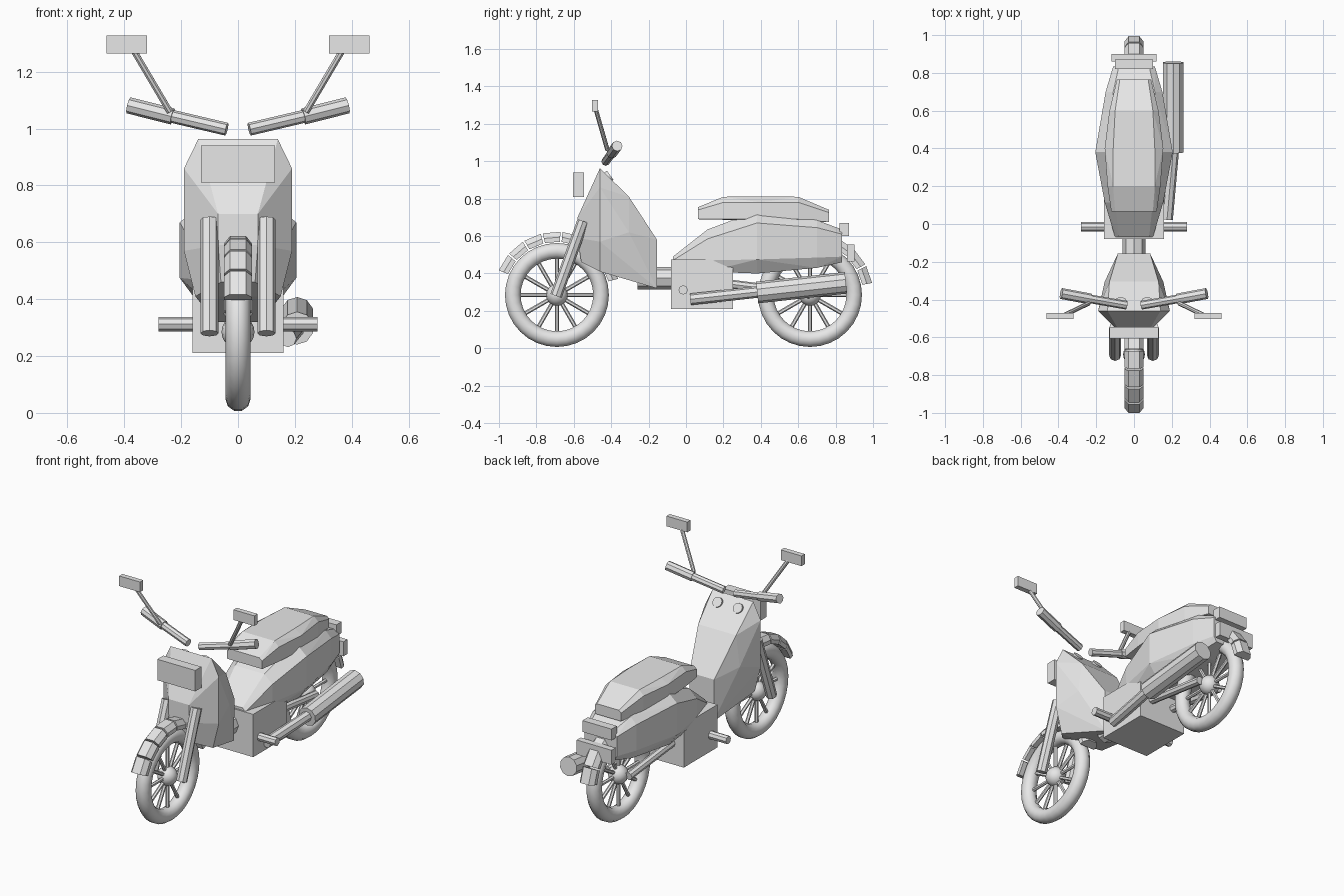
import bpy, bmesh
from math import sin, cos, pi, radians
from mathutils import Vector, Matrix

cube = bpy.data.objects.get("Cube")
if cube:
    bpy.data.objects.remove(cube)

grey = bpy.data.materials.new("light_grey")
grey.use_nodes = True
grey.diffuse_color = (0.8, 0.8, 0.8, 1)
grey.node_tree.nodes["Principled BSDF"].inputs["Base Color"].default_value = (0.8, 0.8, 0.8, 1)


def finish(name, bm, smooth=False):
    bmesh.ops.recalc_face_normals(bm, faces=bm.faces)
    for f in bm.faces:
        f.smooth = smooth
    me = bpy.data.meshes.new(name)
    bm.to_mesh(me)
    bm.free()
    me.materials.append(grey)
    ob = bpy.data.objects.new(name, me)
    bpy.context.collection.objects.link(ob)
    return ob


def box(name, lo, hi):
    lo, hi = Vector(lo), Vector(hi)
    bm = bmesh.new()
    bmesh.ops.create_cube(bm, size=1, matrix=Matrix.Translation((lo + hi) / 2) @ Matrix.Diagonal((*(hi - lo), 1)))
    return finish(name, bm)


def add_rod(bm, a, b, r, sides=8):
    a, b = Vector(a), Vector(b)
    d = b - a
    m = Matrix.Translation((a + b) / 2) @ d.to_track_quat("Z", "Y").to_matrix().to_4x4()
    bmesh.ops.create_cone(bm, cap_ends=True, segments=sides, radius1=r, radius2=r, depth=d.length, matrix=m)


def rod(name, a, b, r, sides=8):
    bm = bmesh.new()
    add_rod(bm, a, b, r, sides)
    return finish(name, bm)


def pair(name, a, b, r, sides=8):
    for side, s in (("left", 1), ("right", -1)):
        rod(f"{side}_{name}", (s * a[0], *a[1:]), (s * b[0], *b[1:]), r, sides)


def shell(name, half):
    # faceted convex body from its left half
    bm = bmesh.new()
    for x, y, z in half:
        for s in (1, -1):
            bm.verts.new((s * x, y, z))
    bmesh.ops.convex_hull(bm, input=bm.verts)
    bmesh.ops.dissolve_limit(bm, angle_limit=radians(2), verts=bm.verts, edges=bm.edges)
    return finish(name, bm)


def wheel(name, y, z=0.285):
    # tyre
    bm = bmesh.new()
    n, m = 32, 10
    rings = []
    for i in range(n):
        a = 2 * pi * i / n
        ring = []
        for j in range(m):
            b = 2 * pi * (j + 0.5) / m
            r = 0.236 + 0.044 * cos(b)
            ring.append(bm.verts.new((0.044 * sin(b), y + r * cos(a), z + r * sin(a))))
        rings.append(ring)
    for i in range(n):
        p, q = rings[i], rings[(i + 1) % n]
        for j in range(m):
            k = (j + 1) % m
            bm.faces.new((p[j], q[j], q[k], p[k]))
    finish(name + "_tyre", bm, True)
    # hub and spokes
    bm = bmesh.new()
    bmesh.ops.create_uvsphere(bm, u_segments=16, v_segments=10, radius=0.058, matrix=Matrix.Translation((0, y, z)))
    finish(name + "_hub", bm, True)
    bm = bmesh.new()
    for i in range(12):
        a = 2 * pi * i / 12
        add_rod(bm, (0, y, z), (0, y + 0.21 * cos(a), z + 0.21 * sin(a)), 0.011, 6)
    finish(name + "_spokes", bm)


def fender(name, y, start, step, count, z=0.285):
    # separate chamfered plates around the wheel
    bm = bmesh.new()
    profile = ((0.05, 0.285), (0.05, 0.31), (0.028, 0.338))
    profile += tuple((-x, r) for x, r in reversed(profile))
    for i in range(count):
        ends = []
        for a in (start + i * step, start + (i + 0.9) * step):
            c, s = cos(radians(a)), sin(radians(a))
            ends.append([bm.verts.new((x, y + r * c, z + r * s)) for x, r in profile])
        p, q = ends
        bm.faces.new(p)
        bm.faces.new(q)
        for j in range(6):
            k = (j + 1) % 6
            bm.faces.new((p[j], p[k], q[k], q[j]))
    finish(name, bm)


wheel("front_wheel", -0.69)
wheel("rear_wheel", 0.663)
fender("front_fender", -0.69, 157, -18, 8)
fender("rear_fender", 0.663, 11, 18, 8)

# front fairing, lamp and dials
shell("front_fairing", [
    (0.14, -0.46, 0.963), (0.19, -0.46, 0.86), (0.19, -0.46, 0.57), (0.15, -0.46, 0.41),
    (0.07, -0.58, 0.70), (0.07, -0.58, 0.59), (0.06, -0.56, 0.46),
    (0.13, -0.305, 0.81), (0.155, -0.305, 0.62),
    (0.085, -0.155, 0.58), (0.08, -0.155, 0.32)])
box("headlight", (-0.13, -0.605, 0.81), (0.13, -0.545, 0.94))
pair("dial", (0.07, -0.44, 0.90), (0.07, -0.405, 0.925), 0.03, 16)

# forks and steering
pair("fork", (0.10, -0.695, 0.28), (0.10, -0.55, 0.68), 0.032)
pair("handlebar", (0.04, -0.43, 0.998), (0.24, -0.395, 1.045), 0.023)
pair("grip", (0.23, -0.397, 1.043), (0.385, -0.368, 1.082), 0.029)
pair("mirror_stalk", (0.24, -0.42, 1.06), (0.37, -0.483, 1.28), 0.012)
for side, s in (("left", 0.392), ("right", -0.392)):
    box(side + "_mirror", (s - 0.071, -0.502, 1.265), (s + 0.071, -0.47, 1.328))

# frame, engine and foot pegs
rod("frame_tube", (0, -0.26, 0.375), (0, -0.05, 0.375), 0.06)
box("engine", (-0.16, -0.08, 0.21), (0.16, 0.25, 0.475))
rod("foot_pegs", (-0.28, -0.015, 0.312), (0.28, -0.015, 0.312), 0.025)
pair("swing_arm", (0.08, 0.1, 0.36), (0.07, 0.663, 0.29), 0.024)

# rear body: y, top half width, top z, side half width, side z range, bottom half width, bottom z
body = []
for y, t, zt, w, zu, zl, b, zb in (
        (-0.07, 0.08, 0.49, 0.10, 0.47, 0.455, 0.10, 0.44),
        (0.115, 0.10, 0.635, 0.155, 0.585, 0.47, 0.13, 0.41),
        (0.38, 0.13, 0.735, 0.205, 0.67, 0.475, 0.15, 0.40),
        (0.70, 0.11, 0.685, 0.15, 0.645, 0.485, 0.12, 0.43),
        (0.835, 0.08, 0.635, 0.11, 0.61, 0.49, 0.09, 0.46)):
    body += [(t, y, zt), (w, y, zu), (w, y, zl), (b, y, zb)]
shell("rear_body", body)

# seat: y, top half width, top z, edge half width, edge z, base z
seat = []
for y, t, zt, w, ze, zb in (
        (0.065, 0.10, 0.755, 0.12, 0.74, 0.69),
        (0.20, 0.11, 0.81, 0.14, 0.78, 0.69),
        (0.40, 0.11, 0.812, 0.155, 0.78, 0.69),
        (0.60, 0.10, 0.81, 0.13, 0.78, 0.69),
        (0.765, 0.075, 0.74, 0.09, 0.725, 0.675)):
    seat += [(t, y, zt), (w, y, ze), (w, y, zb)]
shell("seat", seat)

# tail lights
box("upper_tail_light", (-0.10, 0.82, 0.60), (0.10, 0.872, 0.67))
box("lower_tail_light", (-0.12, 0.86, 0.465), (0.12, 0.90, 0.555))

# exhaust
rod("exhaust_pipe", (0.175, 0.025, 0.262), (0.21, 0.42, 0.305), 0.031)
rod("muffler", (0.208, 0.38, 0.298), (0.208, 0.855, 0.35), 0.058, 10)
